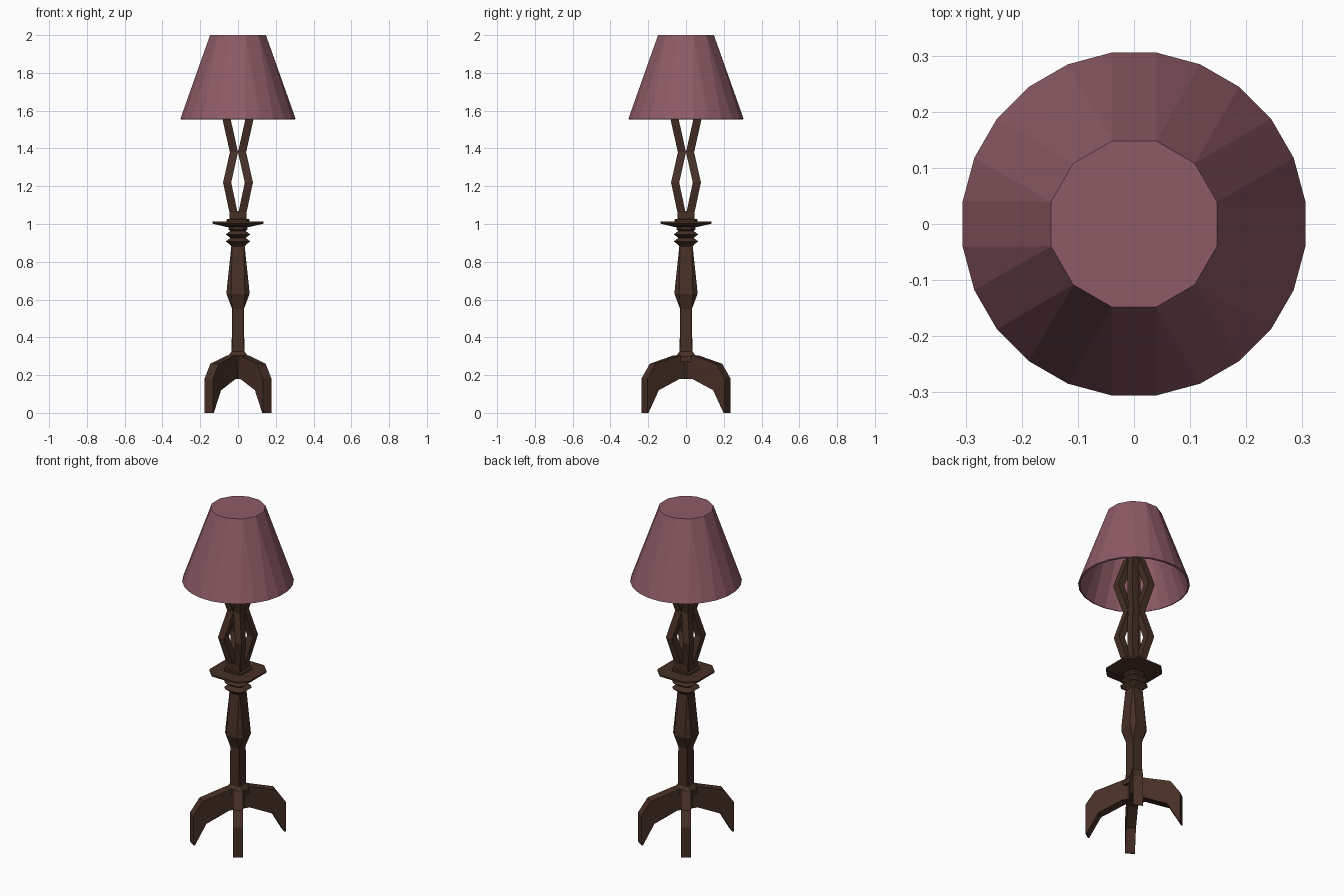
import bpy, bmesh, math
from mathutils import Vector

if "Cube" in bpy.data.objects:
    bpy.data.objects.remove(bpy.data.objects["Cube"])


def material(name, rgb):
    m = bpy.data.materials.new(name)
    m.diffuse_color = (*rgb, 1)
    m.use_nodes = True
    m.node_tree.nodes["Principled BSDF"].inputs["Base Color"].default_value = m.diffuse_color
    return m


WOOD = material("dark_wood", (0.061, 0.029, 0.019))
FABRIC = material("rose_fabric", (0.27, 0.105, 0.13))


def finish(bm, name, mat):
    bmesh.ops.recalc_face_normals(bm, faces=bm.faces[:])
    me = bpy.data.meshes.new(name)
    bm.to_mesh(me)
    bm.free()
    me.materials.append(mat)
    ob = bpy.data.objects.new(name, me)
    bpy.context.collection.objects.link(ob)
    return ob


def loft(name, rings, mat):
    """Skin a list of equal-length point rings and cap both ends."""
    bm = bmesh.new()
    vs = [[bm.verts.new(p) for p in r] for r in rings]
    n = len(vs[0])
    for a, b in zip(vs, vs[1:]):
        for i in range(n):
            j = (i + 1) % n
            bm.faces.new((a[i], a[j], b[j], b[i]))
    bm.faces.new(vs[0])
    bm.faces.new(vs[-1])
    return finish(bm, name, mat)


def cut_square(z, h, k):
    """Square of half width h with corners cut; k is the flat's share of h."""
    a = h * k
    return [(h, -a, z), (h, a, z), (a, h, z), (-a, h, z),
            (-h, a, z), (-h, -a, z), (-a, -h, z), (a, -h, z)]


def turned(name, levels):
    return loft(name, [cut_square(*l) for l in levels], WOOD)


# Turned post: collar, square shaft, baluster
turned("lower_post", [(0.27, 0.055, .8), (0.298, 0.055, .8), (0.325, 0.034, .9),
                      (0.55, 0.031, .95), (0.63, 0.061, .6), (0.66, 0.059, .6),
                      (0.885, 0.035, .9)])
# Stacked beads under the tray
turned("bead_rings", [(0.88, 0.035, .7), (0.89, 0.042, .7), (0.908, 0.065, .6), (0.926, 0.04, .6),
                      (0.945, 0.065, .6), (0.963, 0.04, .6), (0.972, 0.05, .6), (0.985, 0.05, .6)])
# Small tray with stepped top
turned("tray", [(0.984, 0.06, .6), (1.002, 0.135, .6), (1.012, 0.135, .6), (1.014, 0.06, .8),
                (1.025, 0.06, .8), (1.026, 0.046, .95), (1.068, 0.046, .95)])

# Hub block joining the legs
loft("leg_hub", [[(x * .038, y * .046, z) for x, y in ((1, 1), (-1, 1), (-1, -1), (1, -1))]
                 for z in (0.18, 0.30)], WOOD)

# Four bent plank legs, wider front-to-back than side-to-side
LEG = [(0, .18), (.06, .18), (.195, .12), (.262, 0), (.27, 0), (.27, .18), (.215, .26), (.06, .305), (0, .305)]
for sx in (-1, 1):
    for sy in (-1, 1):
        d = Vector((sx * .575, sy * .818, 0))
        n = Vector((-d.y, d.x, 0)) * .0275
        rings = [[d * r + n * s + Vector((0, 0, z)) for r, z in LEG] for s in (-1, 1)]
        loft("leg", rings, WOOD)

# Four zigzag struts, pinching in and bulging out
ZIGZAG = [(1.05, 0.0), (1.22, 0.036), (1.38, 0.0), (1.55, 0.038), (1.71, 0.0)]
W = 0.043
for sx in (-1, 1):
    for sy in (-1, 1):
        rings = [[(sx * (i + u * W), sy * (i + v * W), z)
                  for u, v in ((0, 0), (1, 0), (1, 1), (0, 1))] for z, i in ZIGZAG]
        loft("zigzag_strut", rings, WOOD)

# Thin post inside the shade
turned("shade_post", [(1.70, 0.03, .6), (1.985, 0.02, .6)])

# Faceted shade: 24 sides at the rim folding into 12 at the closed top
bm = bmesh.new()


def circle(n, r, z):
    return [bm.verts.new((r * math.cos(math.tau * (i + .5) / n),
                          r * math.sin(math.tau * (i + .5) / n), z)) for i in range(n)]


rim, top = circle(24, 0.308, 1.556), circle(12, 0.153, 2.0)
for k in range(12):
    a, b, c = rim[2 * k], rim[2 * k + 1], rim[(2 * k + 2) % 24]
    bm.faces.new((a, b, top[k]))
    bm.faces.new((b, c, top[(k + 1) % 12], top[k]))
bm.faces.new(top)
shade = finish(bm, "lamp_shade", FABRIC)
mod = shade.modifiers.new("thickness", 'SOLIDIFY')
mod.thickness = 0.01
mod.offset = -1
